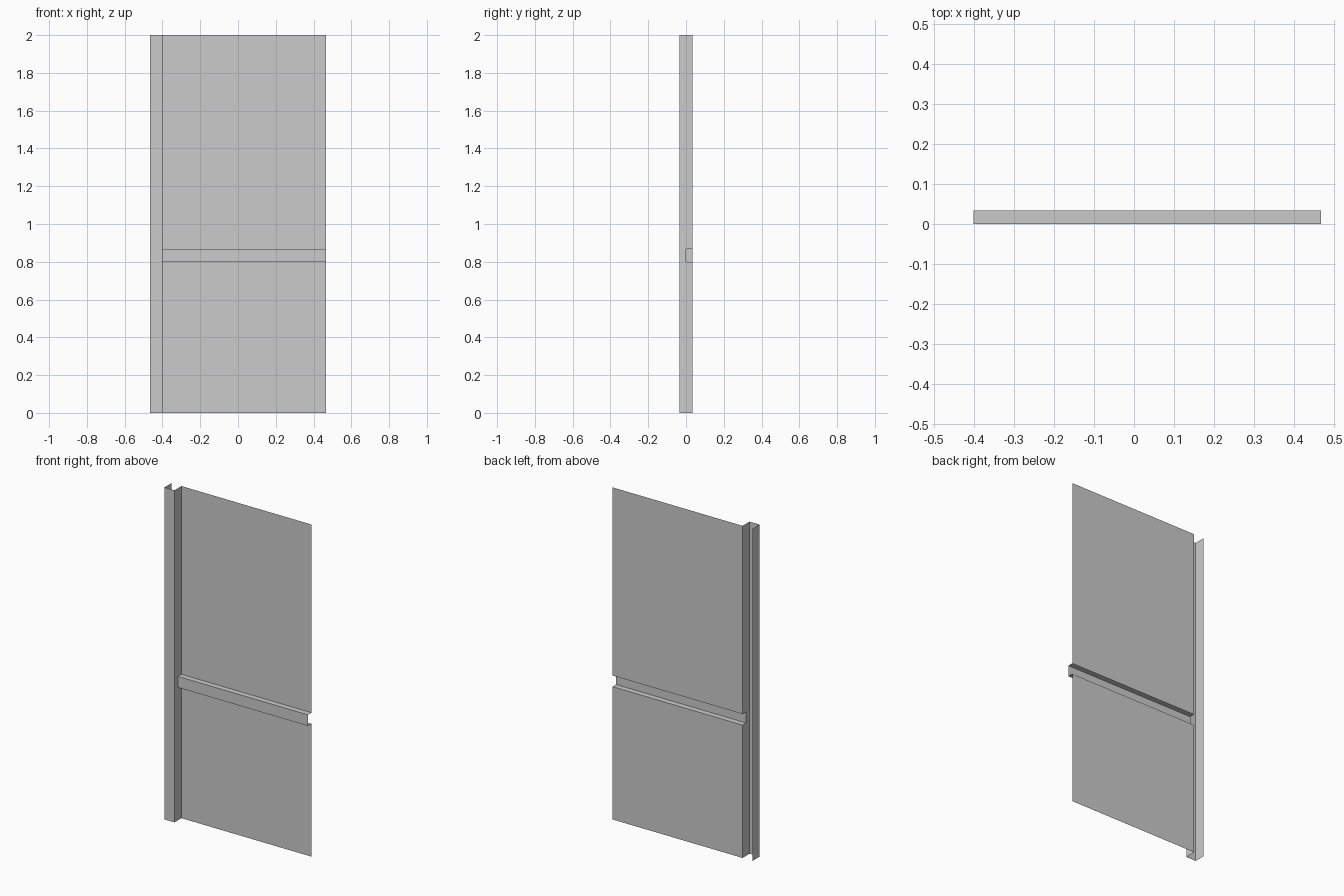
import bpy

if "Cube" in bpy.data.objects:
    bpy.data.objects.remove(bpy.data.objects["Cube"])

U = 1 / 15            # module: width of the folds
D = U / 2             # half the overall depth
LEFT, EDGE, RIGHT, TOP = -7 * U, -6 * U, 7 * U, 2.0
Z0, Z1 = 12 * U, 13 * U   # horizontal rib


def sheet(name, verts, faces):
    mesh = bpy.data.meshes.new(name)
    mesh.from_pydata(verts, [], faces)
    mesh.update()
    obj = bpy.data.objects.new(name, mesh)
    bpy.context.collection.objects.link(obj)
    return obj


def folded(name, start, end):
    """Thin folded sheet spanning two matching open profiles."""
    n = len(start)
    return sheet(name, start + end,
                 [(i, i + 1, n + i + 1, n + i) for i in range(n - 1)])


# Main panel with forward-stepped horizontal rib, open at the back
panel_profile = [(D, 0), (D, Z0), (0, Z0), (0, Z1), (D, Z1), (D, TOP)]
folded("ribbed_panel",
       [(EDGE, y, z) for y, z in panel_profile],
       [(RIGHT, y, z) for y, z in panel_profile])

# Vertical edge channel: outer flange and front face
channel_profile = [(LEFT, D), (LEFT, -D), (EDGE, -D)]
folded("edge_channel",
       [(x, y, 0) for x, y in channel_profile],
       [(x, y, TOP) for x, y in channel_profile])

# Inner channel wall, notched where the rib runs into it
wall_profile = [(-D, 0)] + panel_profile + [(-D, TOP)]
sheet("notched_channel_wall",
      [(EDGE, y, z) for y, z in wall_profile],
      [tuple(range(len(wall_profile)))])
